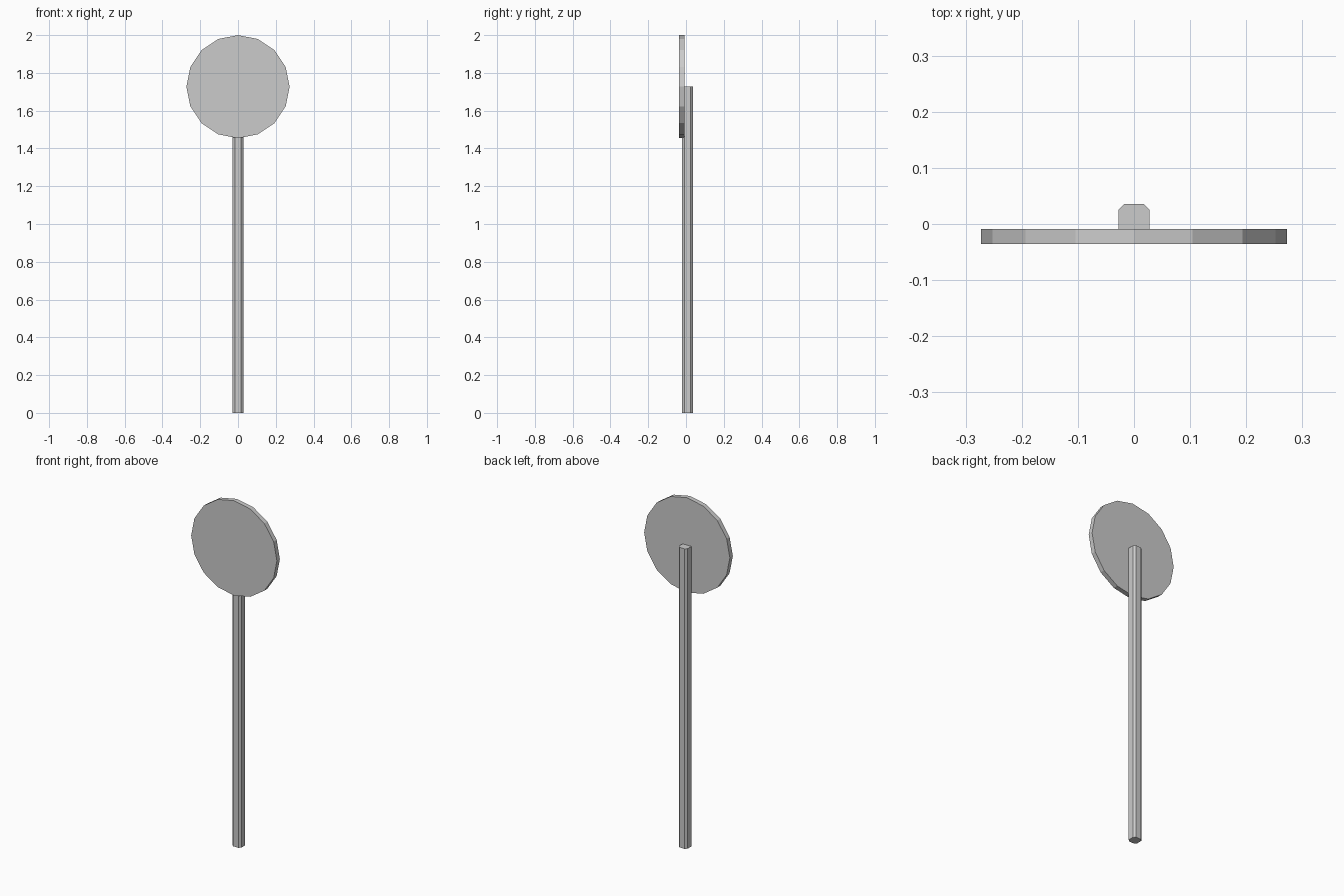
import bpy, bmesh, math

if "Cube" in bpy.data.objects:
    bpy.data.objects.remove(bpy.data.objects["Cube"])

DISC_R = 0.273
DISC_Z = 2.0 - DISC_R


def extrude_profile(name, profile, offset):
    """Make a closed prism from a planar outline pushed along an offset."""
    bm = bmesh.new()
    face = bm.faces.new([bm.verts.new(p) for p in profile])
    new = bmesh.ops.extrude_face_region(bm, geom=[face], use_keep_orig=True)["geom"]
    bmesh.ops.translate(bm, vec=offset,
                        verts=[v for v in new if isinstance(v, bmesh.types.BMVert)])
    bmesh.ops.recalc_face_normals(bm, faces=bm.faces)
    mesh = bpy.data.meshes.new(name)
    bm.to_mesh(mesh)
    bm.free()
    obj = bpy.data.objects.new(name, mesh)
    bpy.context.collection.objects.link(obj)
    return obj


# Post: square bar with chamfered corners, ending at the disc centre
h, f, yc = 0.028, 0.017, 0.008
corners = [(h, -f), (h, f), (f, h), (-f, h), (-h, f), (-h, -f), (-f, -h), (f, -h)]
extrude_profile("post", [(x, y + yc, 0) for x, y in corners], (0, 0, DISC_Z))

# Sign plate: flat 16-sided disc on the front of the post
angles = [math.tau * i / 16 for i in range(16)]
extrude_profile("sign_plate",
                [(DISC_R * math.sin(a), -0.036, DISC_Z + DISC_R * math.cos(a)) for a in angles],
                (0, 0.027, 0))
